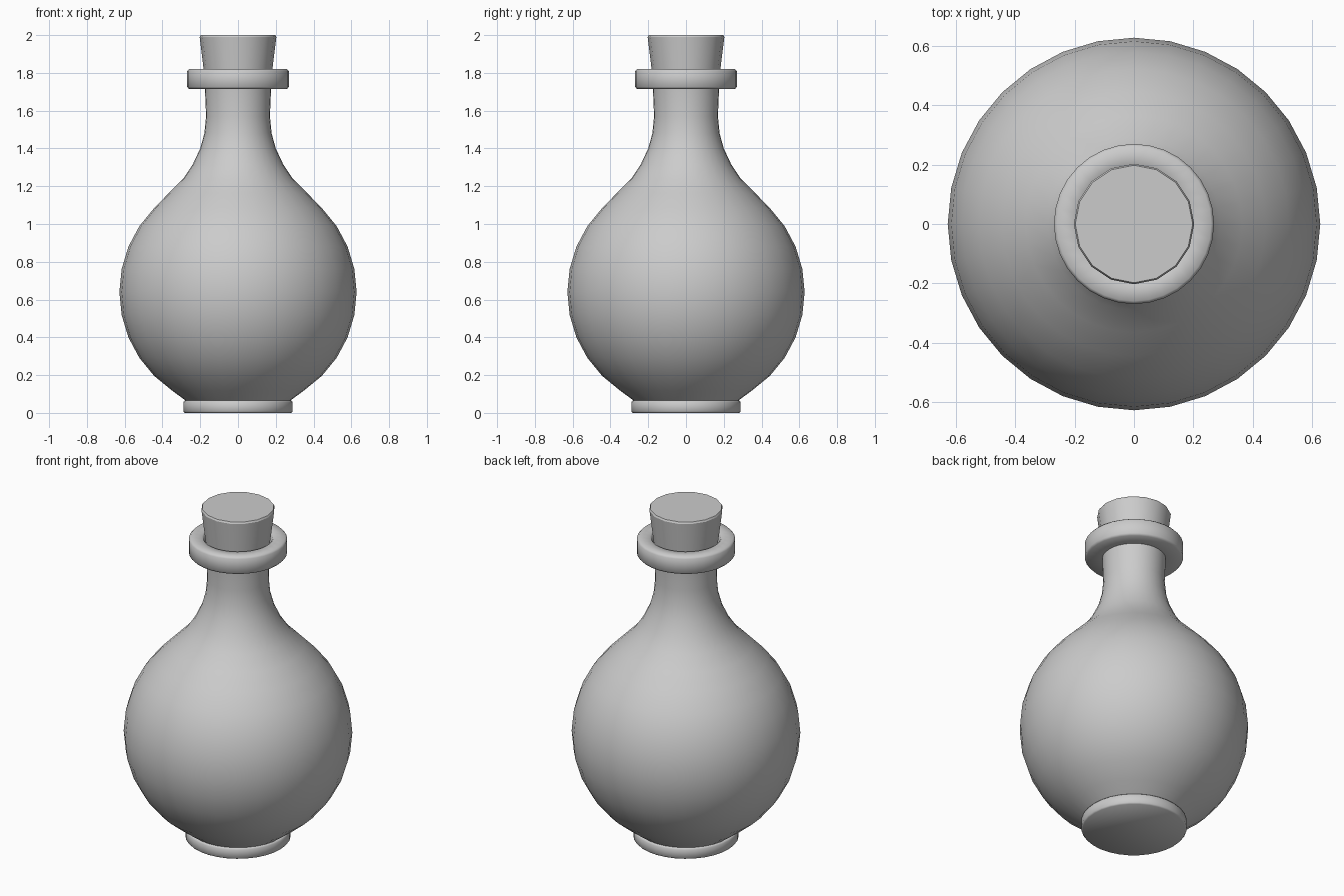
import bpy, math

if "Cube" in bpy.data.objects:
    bpy.data.objects.remove(bpy.data.objects["Cube"])


def lathe(name, profile, segments, closed=False, angle=35):
    """Spin an (r, z) profile, listed bottom to top on the outside, around z."""
    n = len(profile)
    verts = [(r * math.cos(a), r * math.sin(a), z)
             for a in (2 * math.pi * s / segments for s in range(segments))
             for r, z in profile]
    faces = []
    for s in range(segments):
        t = (s + 1) % segments
        for i in range(n if closed else n - 1):
            j = (i + 1) % n
            faces.append((s * n + i, t * n + i, t * n + j, s * n + j))
    if not closed:
        faces.append([s * n for s in reversed(range(segments))])
        faces.append([s * n + n - 1 for s in range(segments)])
    mesh = bpy.data.meshes.new(name)
    mesh.from_pydata(verts, [], faces)
    obj = bpy.data.objects.new(name, mesh)
    bpy.context.collection.objects.link(obj)
    bpy.ops.object.select_all(action='DESELECT')
    obj.select_set(True)
    bpy.context.view_layer.objects.active = obj
    bpy.ops.object.shade_smooth_by_angle(angle=math.radians(angle))
    return obj


# Round body flowing into the neck
R, CZ, STEP = 0.628, 0.64, math.pi / 16
body = [(R * math.cos(k * STEP), CZ + R * math.sin(k * STEP)) for k in range(-5, 5)]
body = [(0.27, 0.06)] + body
body += [(0.365, 1.165), (0.29, 1.24), (0.24, 1.315), (0.2, 1.4),
         (0.178, 1.48), (0.169, 1.57), (0.175, 1.715), (0.178, 1.76)]
lathe("bottle_body", body, 32)

# Foot disc
lathe("foot", [(0.282, 0), (0.289, 0.008), (0.289, 0.057), (0.282, 0.065)], 32, angle=50)

# Lip ring around the mouth
lathe("lip", [(0.175, 1.715), (0.26, 1.715), (0.27, 1.726), (0.27, 1.809),
              (0.26, 1.82), (0.197, 1.82), (0.189, 1.812), (0.175, 1.76)],
      32, closed=True, angle=50)

# Tapered cork
lathe("cork", [(0.165, 1.68), (0.203, 1.99), (0.198, 2.0)], 16, angle=30)
